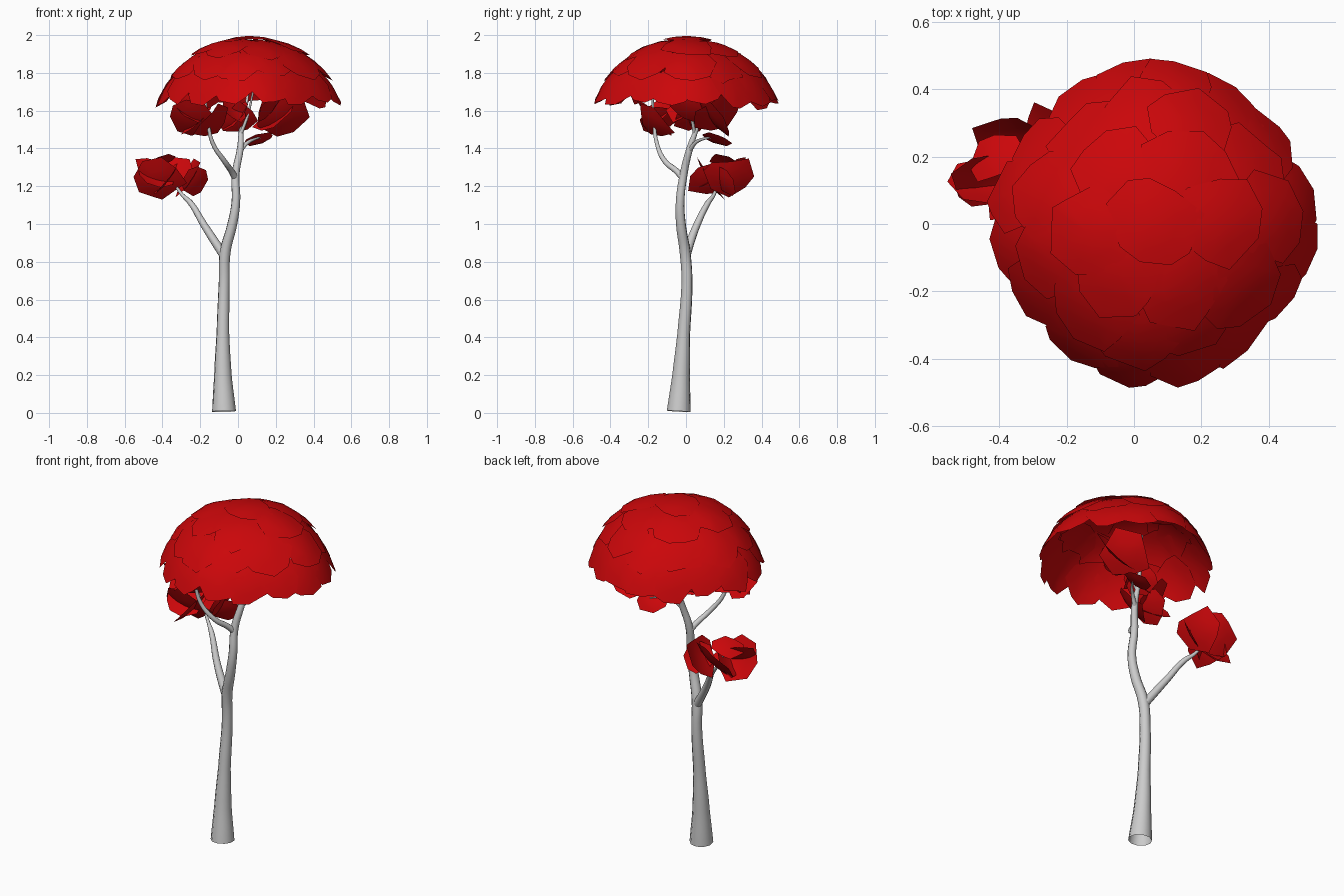
import bpy, bmesh, math, random
from mathutils import Vector

if "Cube" in bpy.data.objects:
    bpy.data.objects.remove(bpy.data.objects["Cube"])

random.seed(4)
red = bpy.data.materials.new("red_leaf")
red.diffuse_color = (0.6, 0.002, 0.003, 1)
red.use_nodes = True
red.node_tree.nodes["Principled BSDF"].inputs["Base Color"].default_value = red.diffuse_color


def limb(name, pts, sides=3):
    """Tapered smooth tube through (x, y, z, radius) points."""
    cu = bpy.data.curves.new(name, 'CURVE')
    cu.dimensions = '3D'
    cu.bevel_depth = 1.0
    cu.bevel_resolution = sides
    cu.resolution_u = 5
    sp = cu.splines.new('BEZIER')
    sp.bezier_points.add(len(pts) - 1)
    for bp, p in zip(sp.bezier_points, pts):
        bp.co, bp.radius = p[:3], p[3]
        bp.handle_left_type = bp.handle_right_type = 'AUTO'
    ob = bpy.data.objects.new(name, cu)
    bpy.context.collection.objects.link(ob)
    bpy.ops.object.select_all(action='DESELECT')
    ob.select_set(True)
    bpy.context.view_layer.objects.active = ob
    bpy.ops.object.convert(target='MESH')
    bpy.ops.object.shade_smooth()


def card(bm, place, n=9, rough=(.82, 1.14)):
    """Jagged leaf card: centre, inner ring and ragged edge placed by place(u, v)."""
    c = bm.verts.new(place(0, 0))
    inner, outer = [], []
    for i in range(n):
        a = (i + random.uniform(-.28, .28)) * math.tau / n
        r = random.uniform(*rough)
        u, v = math.cos(a), math.sin(a)
        inner.append(bm.verts.new(place(u * .55, v * .55)))
        outer.append(bm.verts.new(place(u * r, v * r)))
    for i in range(n):
        j = (i + 1) % n
        bm.faces.new((c, inner[i], inner[j]))
        bm.faces.new((inner[i], outer[i], outer[j], inner[j]))


def foliage(name, bm):
    me = bpy.data.meshes.new(name)
    bm.to_mesh(me)
    bm.free()
    me.materials.append(red)
    for p in me.polygons:
        p.use_smooth = True
    ob = bpy.data.objects.new(name, me)
    bpy.context.collection.objects.link(ob)


def clump(name, cards):
    """Bowl of loose cards given as (centre, facing direction, half size)."""
    bm = bmesh.new()
    for pos, face, size in cards:
        n = Vector(face).normalized()
        s = n.cross(Vector((0, 0, 1))).normalized()
        t = s.cross(n)
        card(bm, lambda u, v: Vector(pos) + size * (s * u + t * v - n * .15 * (u * u + v * v)),
             8, (.75, 1.2))
    foliage(name, bm)


# Trunk and limbs
limb("trunk", [(-.074, -.038, .008, .064), (-.08, -.026, .2, .047), (-.08, -.012, .42, .034),
               (-.073, .005, .7, .029), (-.068, -.005, .85, .029), (-.03, -.027, 1.0, .026),
               (-.011, -.031, 1.12, .023), (-.013, -.013, 1.26, .021), (.012, .02, 1.4, .018),
               (.018, .055, 1.5, .012), (.045, .11, 1.64, .008), (.06, .14, 1.76, .004)])
limb("left_branch", [(-.072, 0, .83, .024), (-.125, .025, .91, .022), (-.183, .06, 1.0, .019),
                     (-.25, .115, 1.11, .015), (-.30, .15, 1.16, .009), (-.39, .185, 1.3, .004)])
limb("front_branch", [(-.013, -.013, 1.24, .018), (-.035, -.05, 1.28, .016), (-.07, -.11, 1.33, .014),
                      (-.135, -.155, 1.43, .011), (-.16, -.17, 1.55, .008), (-.18, -.18, 1.75, .004)])
limb("right_twig", [(.012, .02, 1.39, .013), (.05, .05, 1.43, .01), (.09, .09, 1.45, .007), (.13, .15, 1.46, .003)])
limb("upper_twig", [(.016, .045, 1.48, .01), (.05, .03, 1.57, .007), (.08, .02, 1.7, .005), (.11, 0, 1.83, .003)])

# Canopy: shingled rows of cards over a dome, slightly drawn in on the diagonals
bm = bmesh.new()
R, centre = .5, Vector((.06, 0, 1.498))
for count, polar, size in ((1, 0, .3), (6, 24, .31), (11, 42, .3), (16, 61, .27)):
    for k in range(count):
        p0 = math.radians(polar + random.uniform(-1.5, 1.5))
        az = (k + random.uniform(-.15, .15) + .5 * (polar % 2)) * math.tau / count
        n = Vector((math.sin(p0) * math.cos(az), math.sin(p0) * math.sin(az), math.cos(p0)))
        s = Vector((-math.sin(az), math.cos(az), 0))
        down = s.cross(n)
        lift = random.uniform(-.006, .004)

        def on_dome(u, v):
            d = (n + (s * u + down * v) * size).normalized()
            d *= R + lift + .012 * v * (polar > 0)
            pull = 1 - .065 * math.sin(2 * math.atan2(d.y, d.x)) ** 2
            return centre + Vector((d.x * pull, d.y * pull, d.z))
        card(bm, on_dome, 9)
foliage("canopy", bm)

# Hanging clumps below the canopy
clump("front_left_leaves", [
    ((-.25, -.19, 1.56), (-.2, -.8, -.7), .13), ((-.13, -.18, 1.53), (.6, -.6, -.7), .11),
    ((-.2, -.15, 1.55), (.8, .2, -.8), .12), ((-.26, -.14, 1.6), (-.5, .5, -.7), .11)])
clump("right_leaves", [
    ((.23, .12, 1.57), (.2, -.8, -.6), .14), ((.21, .18, 1.57), (.6, .4, -.7), .13),
    ((.12, .16, 1.44), (.3, -.3, -.8), .08), ((.17, .02, 1.6), (.8, -.3, -.7), .1)])
clump("middle_leaves", [
    ((.01, .02, 1.55), (.3, -.8, -.5), .1), ((0, .04, 1.57), (.7, .3, -.6), .11),
    ((-.02, -.02, 1.6), (-.6, .6, -.6), .09)])
# Low clumps on the left branch
clump("left_leaves", [
    ((-.42, .12, 1.22), (0, -.8, -.55), .13), ((-.37, .13, 1.23), (.8, .1, -.6), .12),
    ((-.44, .13, 1.25), (-.3, .6, -.7), .12), ((-.42, .2, 1.34), (-.4, .3, .8), .085)])
clump("left_back_leaves", [
    ((-.25, .24, 1.24), (.8, .2, -.5), .13), ((-.35, .26, 1.25), (.3, .8, -.6), .12),
    ((-.22, .2, 1.22), (.5, -.7, -.4), .09)])
